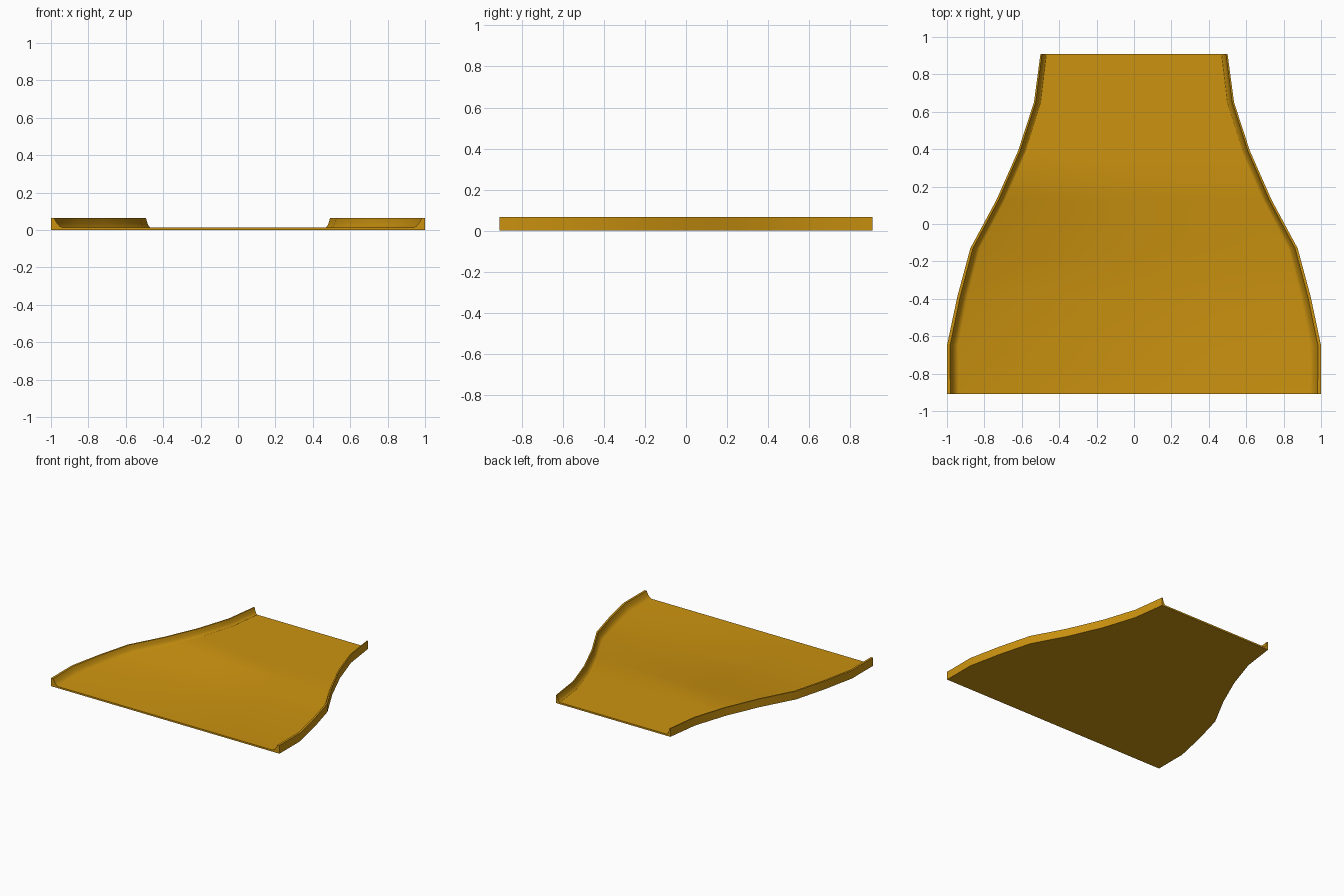
import bpy, bmesh, math

if "Cube" in bpy.data.objects:
    bpy.data.objects.remove(bpy.data.objects["Cube"])

# stations along the length: half width of the outer wall
HALF = [1.0, 1.0, 0.945, 0.875, 0.735, 0.62, 0.535, 0.50]
Y0, Y1 = -0.91, 0.91
TOP, FLOOR = 0.065, 0.013
# concave fillet from lip (0) down to floor (1)
FILLET = [(0, TOP), (0.15, 0.049), (0.36, 0.033), (0.65, 0.019), (1, FLOOR)]


def section(half, t):
    """Closed tray cross-section: floor, curved inner sides, upright walls."""
    lip = 0.018 - 0.010 * t
    width = 0.046 - 0.022 * t
    right = [(half, 0), (half, TOP)]
    right += [(half - lip - width * u, z) for u, z in FILLET]
    return right + [(-x, z) for x, z in reversed(right)]


# tray lofted through the stations
bm = bmesh.new()
rings = []
for i, half in enumerate(HALF):
    t = i / (len(HALF) - 1)
    y = Y0 + (Y1 - Y0) * t
    rings.append([bm.verts.new((x, y, z)) for x, z in section(half, t)])
for a, b in zip(rings, rings[1:]):
    n = len(a)
    for j in range(n):
        k = (j + 1) % n
        bm.faces.new((a[j], a[k], b[k], b[j]))
for ring in (rings[0], rings[-1]):
    bm.faces.new(ring)
bmesh.ops.recalc_face_normals(bm, faces=bm.faces)
mesh = bpy.data.meshes.new("tapered_tray")
bm.to_mesh(mesh)
bm.free()
tray = bpy.data.objects.new("tapered_tray", mesh)
bpy.context.collection.objects.link(tray)

# amber material
mat = bpy.data.materials.new("amber")
mat.diffuse_color = (0.60, 0.29, 0.005, 1)
mat.use_nodes = True
mat.node_tree.nodes["Principled BSDF"].inputs["Base Color"].default_value = mat.diffuse_color
mesh.materials.append(mat)

# smooth fillets, crisp edges
bpy.context.view_layer.objects.active = tray
tray.select_set(True)
bpy.ops.object.shade_smooth_by_angle(angle=math.radians(30))
